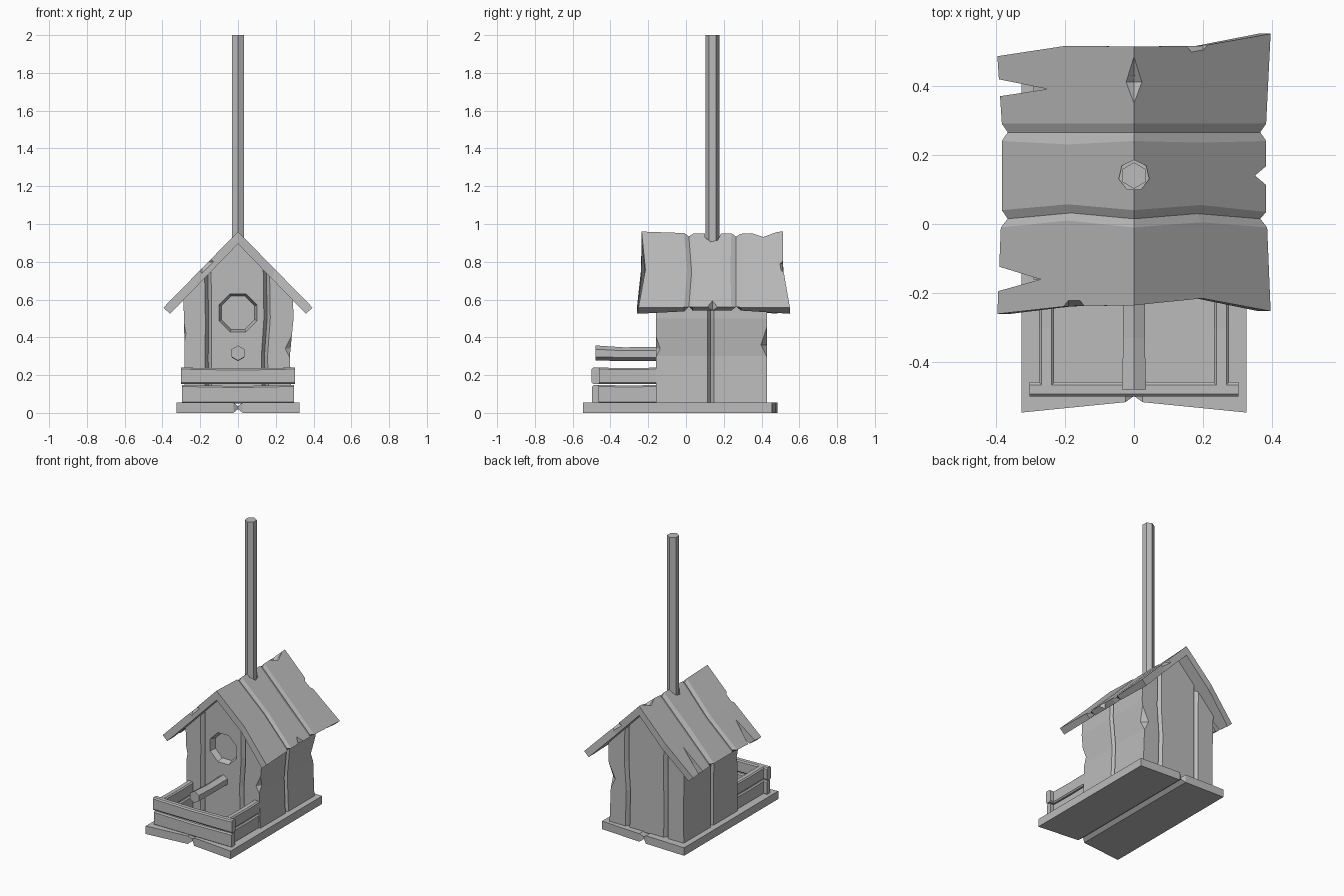
import bpy, bmesh, math
from mathutils import Vector, Matrix

if "Cube" in bpy.data.objects:
    bpy.data.objects.remove(bpy.data.objects["Cube"])

GREY = (0.5, 0.5, 0.5, 1)
wood = bpy.data.materials.new("grey_wood")
wood.use_nodes = True
wood.diffuse_color = GREY
wood.node_tree.nodes["Principled BSDF"].inputs["Base Color"].default_value = GREY


def finish(name, bm):
    """Turn a bmesh into a flat-shaded object."""
    bmesh.ops.recalc_face_normals(bm, faces=bm.faces)
    mesh = bpy.data.meshes.new(name)
    bm.to_mesh(mesh)
    bm.free()
    mesh.materials.append(wood)
    obj = bpy.data.objects.new(name, mesh)
    bpy.context.collection.objects.link(obj)
    return obj


def loft(name, rings):
    """Closed solid through rings of equal length."""
    bm = bmesh.new()
    vs = [[bm.verts.new(p) for p in ring] for ring in rings]
    n = len(vs[0])
    for a, b in zip(vs, vs[1:]):
        for i in range(n):
            j = (i + 1) % n
            bm.faces.new((a[i], a[j], b[j], b[i]))
    caps = [bm.faces.new(vs[0][::-1]), bm.faces.new(vs[-1])]
    bmesh.ops.triangulate(bm, faces=caps)
    return finish(name, bm)


def slab(name, rows):
    """Solid from a grid of (top, bottom) point pairs."""
    bm = bmesh.new()
    g = [[[bm.verts.new(p) for p in pair] for pair in row] for row in rows]
    nr, nc = len(g), len(g[0])
    for i in range(nr - 1):
        for j in range(nc - 1):
            for k in (0, 1):
                bm.faces.new((g[i][j][k], g[i][j + 1][k], g[i + 1][j + 1][k], g[i + 1][j][k]))
    rim = [(i, 0) for i in range(nr)] + [(nr - 1, j) for j in range(1, nc)]
    rim += [(i, nc - 1) for i in range(nr - 2, -1, -1)] + [(0, j) for j in range(nc - 2, 0, -1)]
    for (a, b), (c, d) in zip(rim, rim[1:] + rim[:1]):
        bm.faces.new((g[a][b][0], g[c][d][0], g[c][d][1], g[a][b][1]))
    return finish(name, bm)


def prism(outline, z0, z1):
    return loft("cutter", [[(x, y, z) for x, y in outline] for z in (z0, z1)])


def cone(name, sides, r1, r2, depth, matrix):
    bm = bmesh.new()
    bmesh.ops.create_cone(bm, cap_ends=True, segments=sides, radius1=r1,
                          radius2=r2, depth=depth, matrix=matrix)
    return finish(name, bm)


def spike(center, size):
    """Stretched octahedron cutter."""
    x, y, z = center
    a, b, c = size
    bm = bmesh.new()
    pts = [(a, 0, 0), (-a, 0, 0), (0, b, 0), (0, -b, 0), (0, 0, c), (0, 0, -c)]
    bmesh.ops.convex_hull(bm, input=[bm.verts.new((x + p, y + q, z + r)) for p, q, r in pts])
    return finish("cutter", bm)


def carve(obj, cutters):
    """Subtract the cutters and remove them."""
    for c in cutters:
        m = obj.modifiers.new("cut", "BOOLEAN")
        m.operation, m.solver, m.object = "DIFFERENCE", "EXACT", c
        c.hide_render = True
    dg = bpy.context.evaluated_depsgraph_get()
    mesh = bpy.data.meshes.new_from_object(obj.evaluated_get(dg))
    obj.modifiers.clear()
    obj.data = mesh
    for c in cutters:
        bpy.data.objects.remove(c)


# Base: two planks joined by a V groove
base_rows = []
for x, dip, y0, y1 in ((-0.325, 0, -0.545, 0.485), (-0.025, 0, -0.515, 0.475), (0, 0.02, -0.497, 0.46),
                       (0.025, 0, -0.515, 0.475), (0.325, 0, -0.545, 0.455)):
    base_rows.append([((x, y, 0.055 - dip), (x, y, dip)) for y in (y0, y1)])
slab("base", base_rows)

# House body: grooved plank walls rising to the gables
W, YF, YB = 0.29, -0.16, 0.43
section = [(-W, YF)]


def groove(x, y, nx, ny, dx, dy):
    """Three section points making a V groove; n points inwards, d along the wall."""
    h, d = 0.017, 0.025
    return [(x - dx * h, y - dy * h), (x + nx * d, y + ny * d), (x + dx * h, y + dy * h)]


section += groove(-0.16, YF, 0, 1, 1, 0) + [(0, YF)] + groove(0.15, YF, 0, 1, 1, 0)
section += [(W, YF)] + groove(W, 0.13, -1, 0, 0, 1) + [(W, YB)]
section += groove(0.15, YB, 0, -1, -1, 0) + [(0, YB)] + groove(-0.15, YB, 0, -1, -1, 0)
section += [(-W, YB)] + groove(-W, 0.12, 1, 0, 0, -1)


def wall_ring(z, scale, shift):
    return [(x * scale + shift, y, 0.93 - 1.03 * abs(x * scale) if z is None else z) for x, y in section]


body = loft("house_body", [wall_ring(0.05, 0.98, 0), wall_ring(0.3, 0.96, -0.004),
                           wall_ring(0.5, 1.0, 0.004), wall_ring(None, 1.0, 0)])
hole = cone("cutter", 8, 0.095, 0.123, 0.08,
            Matrix.Translation((0, YF, 0.53)) @ Matrix.Rotation(math.pi / 2, 4, "X")
            @ Matrix.Rotation(math.pi / 8, 4, "Z"))
carve(body, [hole,
             spike((0.3, YF, 0.34), (0.05, 0.04, 0.1)),
             spike((0.3, YB, 0.36), (0.06, 0.05, 0.12)),
             spike((-0.3, YF, 0.42), (0.025, 0.04, 0.13))])

# Roof: three rough planks running down each slope, joined by grooves
XS = (-1, -0.5, 0, 0.5, 1)
roof_edges = (  # groove depth, eave distance, y at each column
    (0, 0.395, (-0.26, -0.238, -0.235, -0.215, -0.252)),
    (0.008, 0.385, (-0.01, 0.01, -0.01, 0.005, -0.01)),
    (0.026, 0.365, (0.015, 0.032, 0.015, 0.03, 0.015)),
    (0.01, 0.382, (0.04, 0.057, 0.04, 0.055, 0.035)),
    (0.01, 0.382, (0.24, 0.23, 0.24, 0.235, 0.24)),
    (0.026, 0.365, (0.265,) * 5),
    (0.012, 0.382, (0.29,) * 5),
    (0, 0.395, (0.485, 0.515, 0.513, 0.515, 0.55)))
roof_rows = []
for dip, reach, ys in roof_edges:
    row = []
    for u, y in zip(XS, ys):
        x = u * reach
        xb = x * 0.91
        row.append(((x, y, 0.96 - dip - 1.02 * abs(x)),
                    (xb, y, 0.895 + dip * 0.4 - 1.03 * abs(xb))))
    roof_rows.append(row)
roof = slab("roof", roof_rows)

# Cracks and chips in the roof planks, and the pole hole
cracks = [((-0.45, 0.36), (-0.25, 0.39), (-0.45, 0.43)),
          ((-0.45, -0.21), (-0.27, -0.16), (-0.45, -0.105)),
          ((0.42, 0.08), (0.35, 0.14), (0.42, 0.2))]
cutters = [prism(c, 0.3, 1.2) for c in cracks]
cutters += [spike((0, 0.41, 0.965), (0.07, 0.085, 0.05)),
            spike((0.2, 0.54, 0.79), (0.12, 0.06, 0.09)),
            spike((-0.19, -0.25, 0.8), (0.08, 0.05, 0.08)),
            cone("cutter", 7, 0.045, 0.045, 0.4, Matrix.Translation((0, 0.14, 1.1)))]
carve(roof, cutters)

# Hanging pole
cone("pole", 6, 0.038, 0.038, 1.12, Matrix.Translation((0, 0.14, 1.44)))

# Perch, sagging slightly between the ends
perch = []
for y, z, r in ((-0.478, 0.317, 0.04), (-0.33, 0.311, 0.036), (-0.14, 0.312, 0.038)):
    angles = [math.radians(30 + 60 * i) for i in range(6)]
    perch.append([(r * math.cos(a), y, z + r * math.sin(a)) for a in angles])
loft("perch", perch)


# Feeding tray: two stacked, chamfered boards on each side
def board(name, start, end, thick, z0, z1, bow):
    start, end = Vector(start), Vector(end)
    side = Vector((start.y - end.y, end.x - start.x)).normalized() * thick / 2
    c = 0.008
    rings = []
    for t, b in ((0, 0), (0.5, bow), (1, 0)):
        mid = start.lerp(end, t)
        ring = []
        for s, z in ((-1, z0 + c), (c / thick * 2 - 1, z0), (1 - c / thick * 2, z0), (1, z0 + c),
                     (1, z1 - c + b), (1 - c / thick * 2, z1 + b), (c / thick * 2 - 1, z1 + b), (-1, z1 - c + b)):
            p = mid + side * s
            ring.append((p.x, p.y, z))
        rings.append(ring)
    return loft(name, rings)


for level, z0, z1, inset in (("lower", 0.05, 0.148, 0.005), ("upper", 0.153, 0.24, 0)):
    board("tray_front_" + level, (-0.302 + inset, -0.478), (0.302 - inset, -0.478),
          0.042 - inset, z0, z1, -0.006)
    for word, s in (("left", 1), ("right", -1)):
        board("tray_" + word + "_" + level, (s * 0.253, -0.465), (s * 0.253, -0.14),
              0.044 - inset, z0, z1, -0.003)
